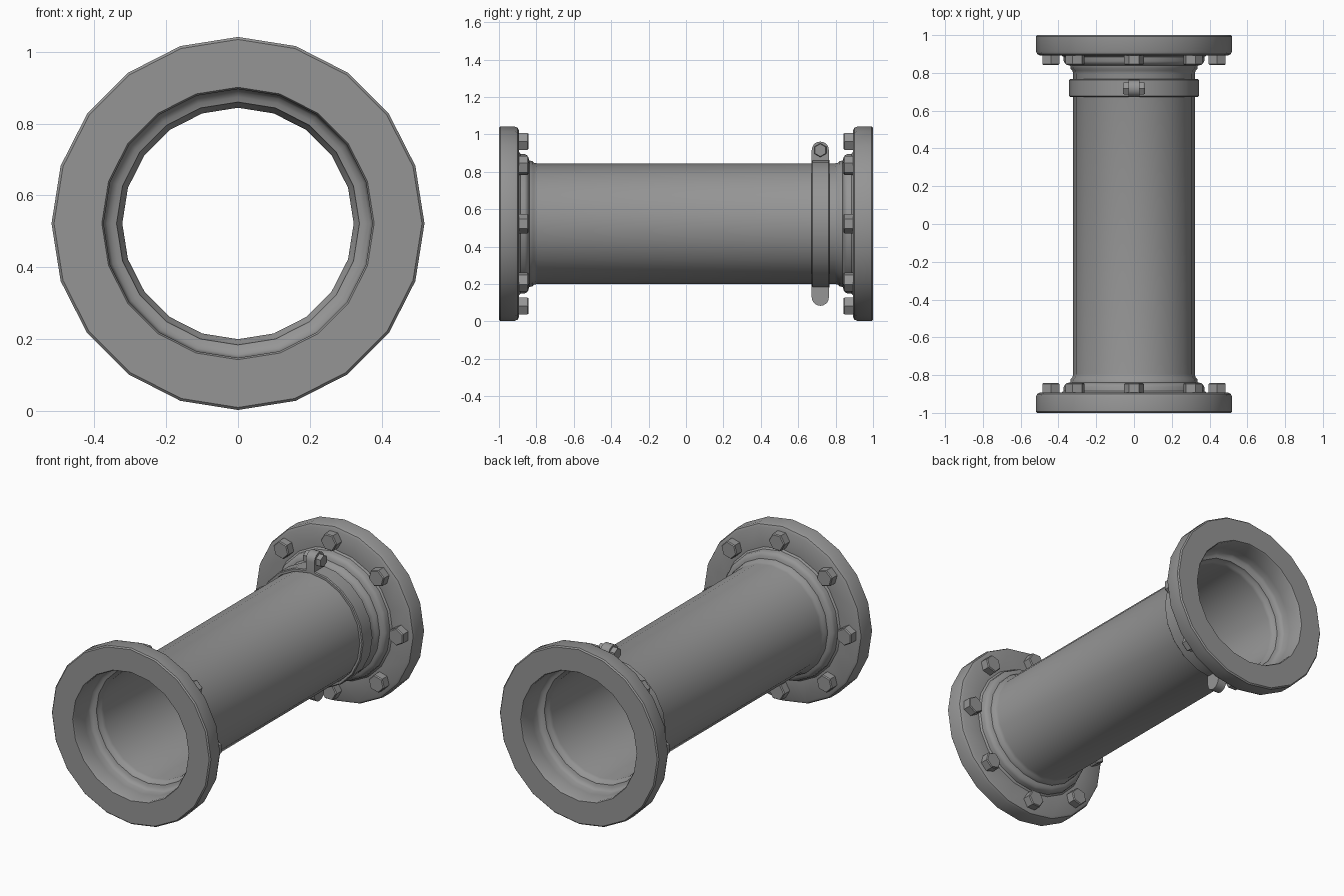
import bpy, bmesh, math
from mathutils import Matrix, Vector

if "Cube" in bpy.data.objects:
    bpy.data.objects.remove(bpy.data.objects["Cube"])

CZ = 0.522           # height of the pipe axis
SIDES = 20

steel = bpy.data.materials.new("grey_steel")
steel.diffuse_color = (0.3, 0.3, 0.3, 1)
steel.use_nodes = True
steel.node_tree.nodes["Principled BSDF"].inputs["Base Color"].default_value = steel.diffuse_color


def finish(name, bm, angle=35, recalc=True):
    if recalc:
        bmesh.ops.recalc_face_normals(bm, faces=bm.faces)
    mesh = bpy.data.meshes.new(name)
    bm.to_mesh(mesh)
    bm.free()
    mesh.materials.append(steel)
    ob = bpy.data.objects.new(name, mesh)
    bpy.context.collection.objects.link(ob)
    bpy.ops.object.select_all(action='DESELECT')
    ob.select_set(True)
    bpy.context.view_layer.objects.active = ob
    bpy.ops.object.shade_smooth_by_angle(angle=math.radians(angle))
    return ob


def lathe(name, profile, closed=False, sides=SIDES):
    """Revolve (radius, y) points around the pipe axis."""
    bm = bmesh.new()
    rings = []
    for r, y in profile:
        rings.append([bm.verts.new((r * math.sin(2 * math.pi * i / sides), y,
                                    CZ + r * math.cos(2 * math.pi * i / sides)))
                      for i in range(sides)])
    pairs = list(zip(rings, rings[1:])) + ([(rings[-1], rings[0])] if closed else [])
    for a, b in pairs:
        for i in range(sides):
            j = (i + 1) % sides
            bm.faces.new((a[i], a[j], b[j], b[i]))
    return finish(name, bm, recalc=True)


def hex_head(bm, matrix, radius, depth):
    """Hexagonal prism along local z, with a chamfered outer edge."""
    half = depth / 2
    rings = [(radius, -half), (radius, half - 0.006), (radius * 0.9, half)]
    loops = [[bm.verts.new(matrix @ Vector((r * math.cos(k * math.pi / 3),
                                            r * math.sin(k * math.pi / 3), h)))
              for k in range(6)] for r, h in rings]
    for a, b in zip(loops, loops[1:]):
        for k in range(6):
            n = (k + 1) % 6
            bm.faces.new((a[k], a[n], b[n], b[k]))
    bm.faces.new(loops[0][::-1])
    bm.faces.new(loops[-1])


# Pipe: thin shell flaring into a stepped hub at each end
half = [(0.322, 0.795), (0.326, 0.812), (0.335, 0.822), (0.338, 0.838),
        (0.352, 0.842), (0.366, 0.850), (0.372, 0.862), (0.374, 0.90)]
lathe("pipe", [(r, -y) for r, y in reversed(half)] + half)

# End flanges with rounded back edges
flange = [(0.374, 0.992), (0.379, 1.0), (0.512, 1.0), (0.519, 0.993), (0.519, 0.915),
          (0.513, 0.900), (0.500, 0.893), (0.384, 0.893), (0.374, 0.885)]
for end, s in (("front", -1), ("back", 1)):
    lathe(end + "_flange", [(r, s * y) for r, y in flange], closed=True)

    # Ring of eight bolt heads behind the flange
    bm = bmesh.new()
    for k in range(8):
        a = k * math.pi / 4
        m = (Matrix.Translation((0, 0, CZ)) @ Matrix.Rotation(a, 4, 'Y')
             @ Matrix.Translation((0, s * 0.868, 0.44))
             @ Matrix.Rotation(s * math.pi / 2, 4, 'X'))
        hex_head(bm, m, 0.052, 0.052)
    finish(end + "_bolts", bm, 20)

# Clamp band
lathe("clamp_band", [(0.325, 0.672), (0.338, 0.672), (0.343, 0.677), (0.343, 0.763),
                     (0.338, 0.768), (0.325, 0.768)], closed=True)

# Rounded clamp lugs, top and bottom
for name, s in (("top_lug", 1), ("bottom_lug", -1)):
    bm = bmesh.new()
    outline = [(0.672, 0.325)] + [
        (0.718 - 0.046 * math.cos(t * math.pi / 10), 0.393 + 0.046 * math.sin(t * math.pi / 10))
        for t in range(11)] + [(0.764, 0.325)]
    a, b = [[bm.verts.new((x, y, CZ + s * z)) for y, z in outline] for x in (-0.028, 0.028)]
    bm.faces.new(a)
    bm.faces.new(b[::-1])
    for i in range(len(a)):
        j = (i + 1) % len(a)
        bm.faces.new((a[i], b[i], b[j], a[j]))
    finish(name, bm)

# Clamp bolt: a hex head on each side of the top lug
bm = bmesh.new()
for s in (-1, 1):
    m = (Matrix.Translation((s * 0.04, 0.718, CZ + 0.393))
         @ Matrix.Rotation(s * math.pi / 2, 4, 'Y'))
    hex_head(bm, m, 0.037, 0.034)
finish("clamp_bolt", bm, 20)
